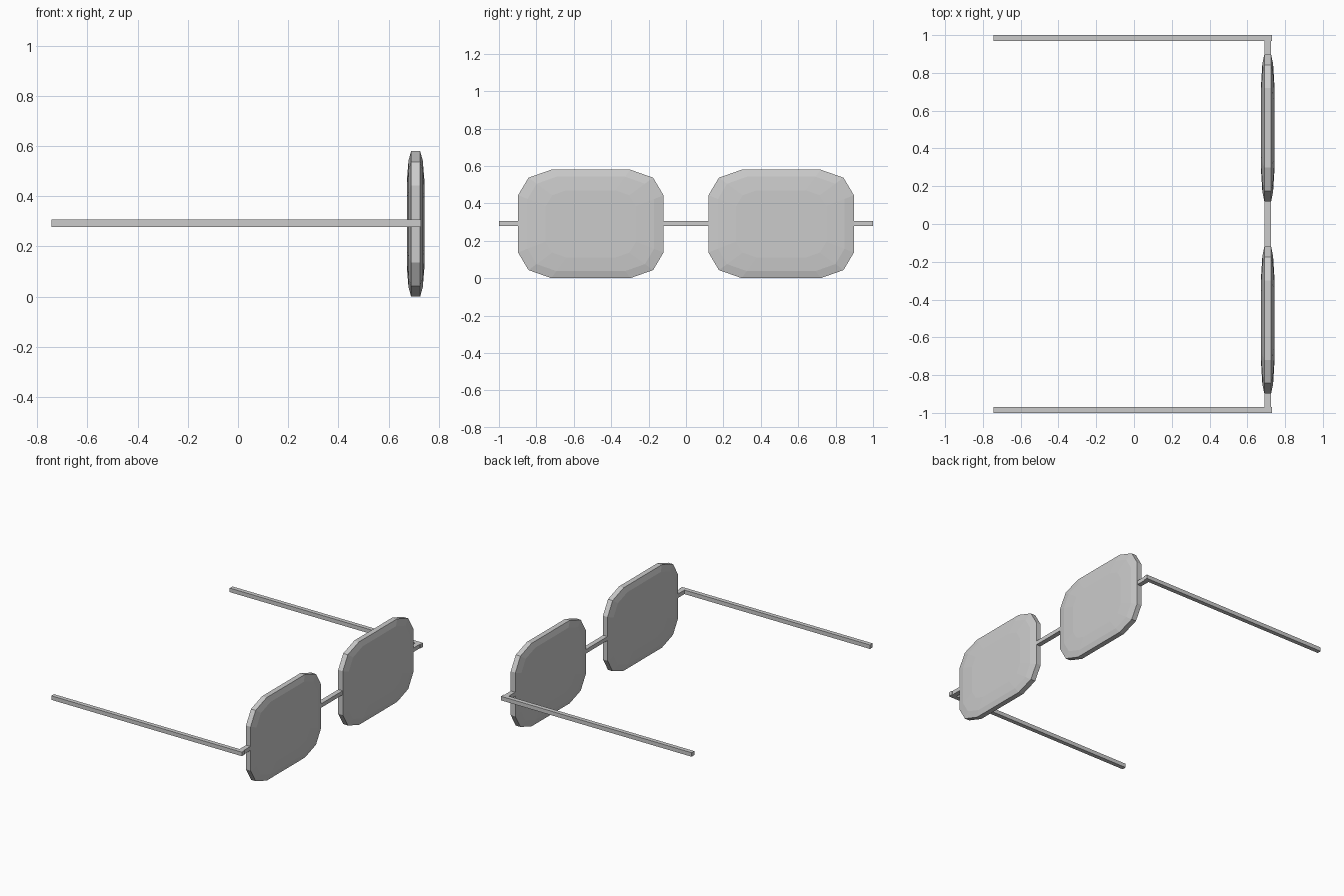
import bpy, bmesh

if "Cube" in bpy.data.objects:
    bpy.data.objects.remove(bpy.data.objects["Cube"])

XC, ZC = 0.708, 0.2925   # plane of the lenses and height of the bars


def make_object(name, bm):
    bmesh.ops.recalc_face_normals(bm, faces=bm.faces[:])
    mesh = bpy.data.meshes.new(name)
    bm.to_mesh(mesh)
    bm.free()
    obj = bpy.data.objects.new(name, mesh)
    bpy.context.collection.objects.link(obj)
    return obj


def bar(name, x, y, z):
    bm = bmesh.new()
    bmesh.ops.create_cube(bm, size=1)
    for v in bm.verts:
        for i, (lo, hi) in enumerate((x, y, z)):
            v.co[i] = (lo + hi) / 2 + v.co[i] * (hi - lo)
    return make_object(name, bm)


def lens(name, yc):
    # rounded-rectangle outline from one mirrored corner
    q = [(0.389, 0.153), (0.333, 0.247), (0.211, 0.29)]
    outline = (q + [(-y, z) for y, z in reversed(q)]
               + [(-y, -z) for y, z in q]
               + [(y, -z) for y, z in reversed(q)])
    # shallow dome on both sides: (outline scale, x offset)
    rings = [(0.62, -0.0345), (0.87, -0.0285), (1, -0.018),
             (1, 0.018), (0.87, 0.0285), (0.62, 0.0345)]
    bm = bmesh.new()
    loops = [[bm.verts.new((XC + dx, yc + y * s, 0.29 + z * s)) for y, z in outline]
             for s, dx in rings]
    n = len(outline)
    for a, b in zip(loops, loops[1:]):
        for i in range(n):
            j = (i + 1) % n
            bm.faces.new((a[i], a[j], b[j], b[i]))
    bm.faces.new(loops[0])
    bm.faces.new(loops[-1])
    return make_object(name, bm)


bar_x = (XC - 0.017, XC + 0.017)
bar_z = (ZC - 0.014, ZC + 0.014)

# bridge between the lenses
bar("bridge", bar_x, (-0.13, 0.13), bar_z)

for side, s in (("left", 1), ("right", -1)):
    lens(side + "_lens", s * 0.509)
    # hinge stub and temple arm
    bar(side + "_hinge", bar_x, sorted((s * 0.885, s * 0.985)), bar_z)
    bar(side + "_temple_arm", (-0.743, 0.73), sorted((s * 0.97, s * 1.0)), bar_z)
